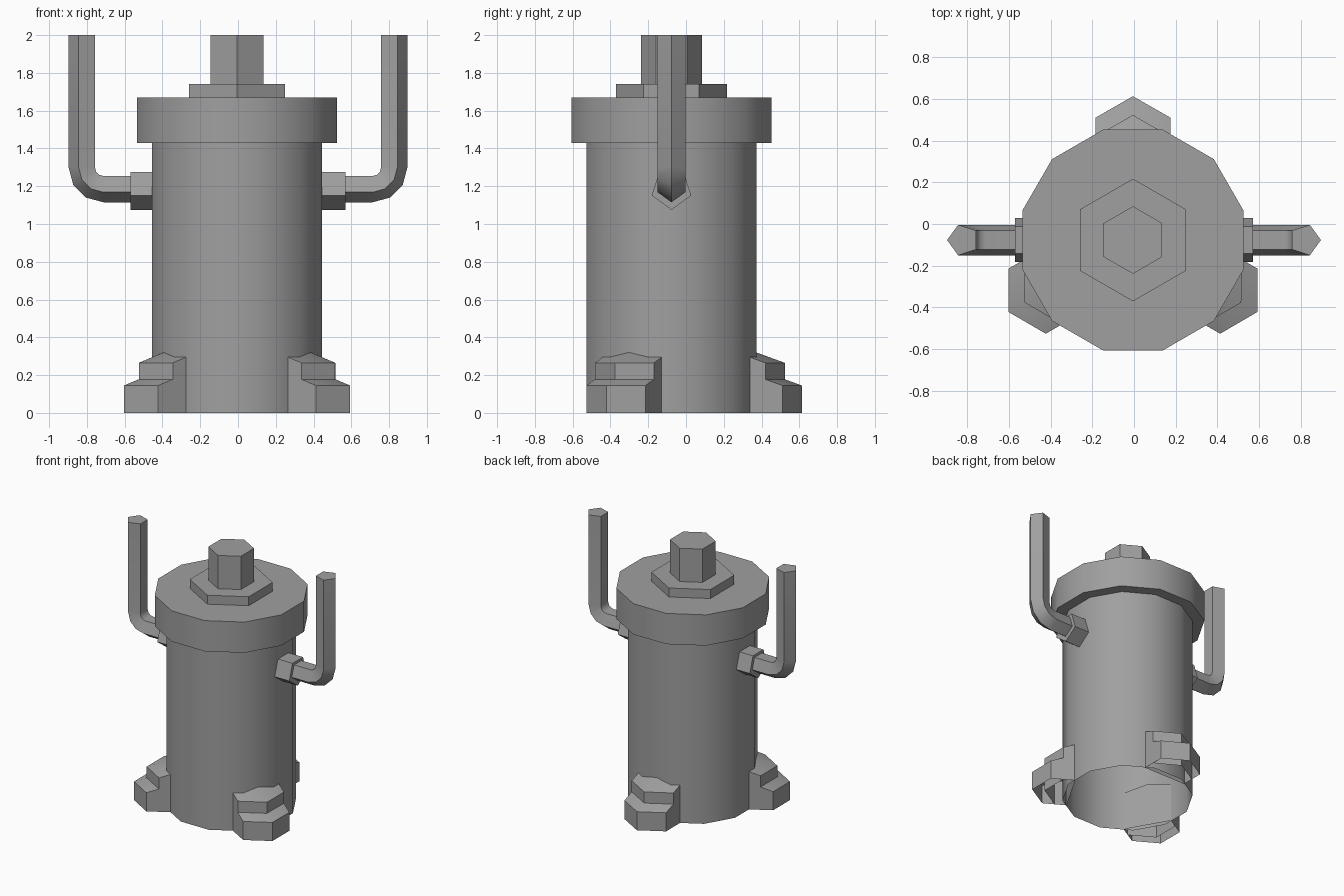
import bpy, bmesh
from math import sin, cos, pi, radians
from mathutils import Matrix, Vector

if "Cube" in bpy.data.objects:
    bpy.data.objects.remove(bpy.data.objects["Cube"], do_unlink=True)

AXIS = Vector((-0.005, -0.077, 0))   # vertical axis of the body

steel = bpy.data.materials.new("steel_grey")
steel.use_nodes = True
GREY = (0.35, 0.35, 0.35, 1)
steel.diffuse_color = GREY
steel.node_tree.nodes["Principled BSDF"].inputs["Base Color"].default_value = GREY


def loft(name, rings, start_cap=True, end_cap=True):
    """Skin a list of equal-length point rings into one object."""
    bm = bmesh.new()
    loops = [[bm.verts.new(p) for p in ring] for ring in rings]
    n = len(loops[0])
    for a, b in zip(loops, loops[1:]):
        for i in range(n):
            j = (i + 1) % n
            bm.faces.new((a[i], a[j], b[j], b[i]))
    if start_cap:
        bm.faces.new(loops[0][::-1])
    if end_cap:
        bm.faces.new(loops[-1])
    return finish(name, bm)


def finish(name, bm):
    bmesh.ops.recalc_face_normals(bm, faces=bm.faces)
    mesh = bpy.data.meshes.new(name)
    bm.to_mesh(mesh)
    bm.free()
    mesh.materials.append(steel)
    obj = bpy.data.objects.new(name, mesh)
    bpy.context.collection.objects.link(obj)
    bpy.ops.object.select_all(action="DESELECT")
    obj.select_set(True)
    bpy.context.view_layer.objects.active = obj
    bpy.ops.object.shade_smooth_by_angle(angle=radians(35))
    return obj


def prism(name, sides, radius, z0, z1, turn, **caps):
    """Upright regular prism on the body axis."""
    angles = [radians(turn) + 2 * pi * i / sides for i in range(sides)]
    rings = [[AXIS + Vector((radius * cos(a), radius * sin(a), z)) for a in angles]
             for z in (z0, z1)]
    return loft(name, rings, **caps)


# Body tube, lid, and the hexagonal nut and stem on top
prism("body", 12, 0.465, 0, 1.43, 15, start_cap=False, end_cap=False)
prism("lid", 12, 0.549, 1.43, 1.67, 15)
prism("nut", 6, 0.294, 1.67, 1.74, 30)
prism("stem", 6, 0.162, 1.74, 2.0, 30)


# Feet: two stepped tiers, each with a pointed front and a ridged sloping top
def foot_tier(bm, tip, rim, spin):
    half, back, slope = 0.18, 0.41, 0.365
    shoulder = tip - 0.103
    plan = [(back, -half, shoulder), (shoulder, -half, shoulder), (tip, 0, tip),
            (shoulder, half, shoulder), (back, half, shoulder), (back, 0, tip)]
    low = [bm.verts.new(AXIS + spin @ Vector((u, v, 0))) for u, v, _ in plan]
    top = [bm.verts.new(AXIS + spin @ Vector((u, v, rim + slope * (edge - u))))
           for u, v, edge in plan]
    for i in range(6):
        j = (i + 1) % 6
        bm.faces.new((low[i], low[j], top[j], top[i]))
    bm.faces.new((top[0], top[1], top[2], top[5]))
    bm.faces.new((top[5], top[2], top[3], top[4]))


for label, angle in (("back", 90), ("right", 210), ("left", 330)):
    bm = bmesh.new()
    spin = Matrix.Rotation(radians(angle), 3, "Z")
    foot_tier(bm, 0.69, 0.145, spin)
    foot_tier(bm, 0.60, 0.265, spin)
    finish(label + "_foot", bm)


# Side hooks: five-sided socket and a five-sided bar bent upwards
def five_ring(x, z, angle, radius, side):
    out = Vector((cos(angle), 0, sin(angle)))
    ring = []
    for i in range(5):
        a = 2 * pi * i / 5
        p = Vector((x, AXIS.y, z)) + out * radius * cos(a)
        p.y += radius * sin(a)
        p.x *= side
        ring.append(p)
    return ring


for label, side in (("left", 1), ("right", -1)):
    loft(label + "_socket",
         [five_ring(x, 1.185, -pi / 2, 0.11, side) for x in (0.43, 0.57)])
    bend = [radians(d) for d in (-90, -60, -30, 0)]
    path = [(0.5, 1.192, -pi / 2)]
    path += [(0.712 + 0.108 * cos(a), 1.3 + 0.108 * sin(a), a) for a in bend]
    path.append((0.82, 2.0, 0))
    loft(label + "_hook", [five_ring(x, z, a, 0.077, side) for x, z, a in path])
